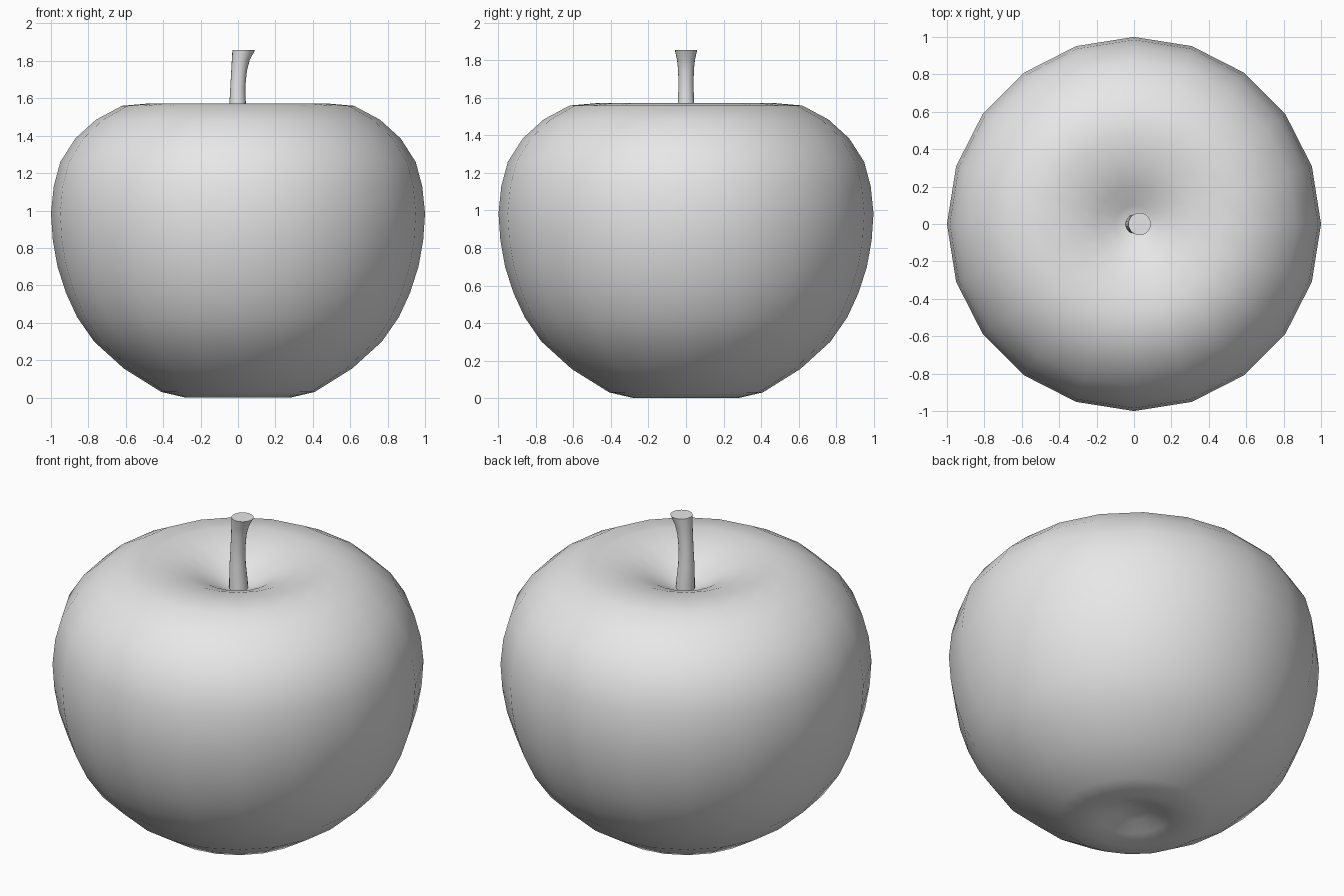
import bpy, bmesh
from math import cos, sin, pi, radians

cube = bpy.data.objects.get("Cube")
if cube:
    bpy.data.objects.remove(cube, do_unlink=True)

grey = bpy.data.materials.new("light grey")
grey.use_nodes = True
colour = (0.8, 0.8, 0.8, 1)
grey.diffuse_color = colour
grey.node_tree.nodes["Principled BSDF"].inputs["Base Color"].default_value = colour


def loft(name, rings, sides, angle):
    """Skin circles given as (centre x, radius, z); radius 0 makes a pole."""
    bm = bmesh.new()
    loops = []
    for cx, r, z in rings:
        count = sides if r else 1
        loops.append([bm.verts.new((cx + r * cos(2 * pi * i / sides),
                                    r * sin(2 * pi * i / sides), z))
                      for i in range(count)])
    for a, b in zip(loops, loops[1:]):
        for i in range(sides):
            j = (i + 1) % sides
            corners = [a[i % len(a)], a[j % len(a)], b[j % len(b)], b[i % len(b)]]
            bm.faces.new(list(dict.fromkeys(corners)))
    # Cap open ends
    for loop in (loops[0], loops[-1]):
        if len(loop) > 1:
            bm.faces.new(loop)
    bmesh.ops.recalc_face_normals(bm, faces=bm.faces)
    mesh = bpy.data.meshes.new(name)
    bm.to_mesh(mesh)
    bm.free()
    mesh.materials.append(grey)
    obj = bpy.data.objects.new(name, mesh)
    bpy.context.collection.objects.link(obj)
    bpy.ops.object.select_all(action='DESELECT')
    obj.select_set(True)
    bpy.context.view_layer.objects.active = obj
    bpy.ops.object.shade_smooth_by_angle(angle=radians(angle))
    return obj


# Fruit body: dimpled underneath and around the stem
profile = [(0, 0.07), (0.09, 0.06), (0.18, 0.025), (0.28, 0), (0.41, 0.03),
           (0.61, 0.155), (0.77, 0.3), (0.86, 0.43), (0.92, 0.56), (0.965, 0.7),
           (0.99, 0.84), (1, 0.985), (0.985, 1.13), (0.95, 1.26), (0.87, 1.385),
           (0.76, 1.485), (0.62, 1.56), (0.47, 1.573), (0.32, 1.55),
           (0.2, 1.505), (0.1, 1.45), (0, 1.41)]
loft("fruit_body", [(0, r, z) for r, z in profile], 20, 60)

# Stem: leans towards +x and flares at the tip
loft("stem", [(0.005, 0.052, 1.4), (0.003, 0.05, 1.47), (-0.002, 0.044, 1.57),
              (-0.001, 0.04, 1.66), (0.006, 0.042, 1.75), (0.015, 0.048, 1.805),
              (0.03, 0.06, 1.857)], 20, 50)
